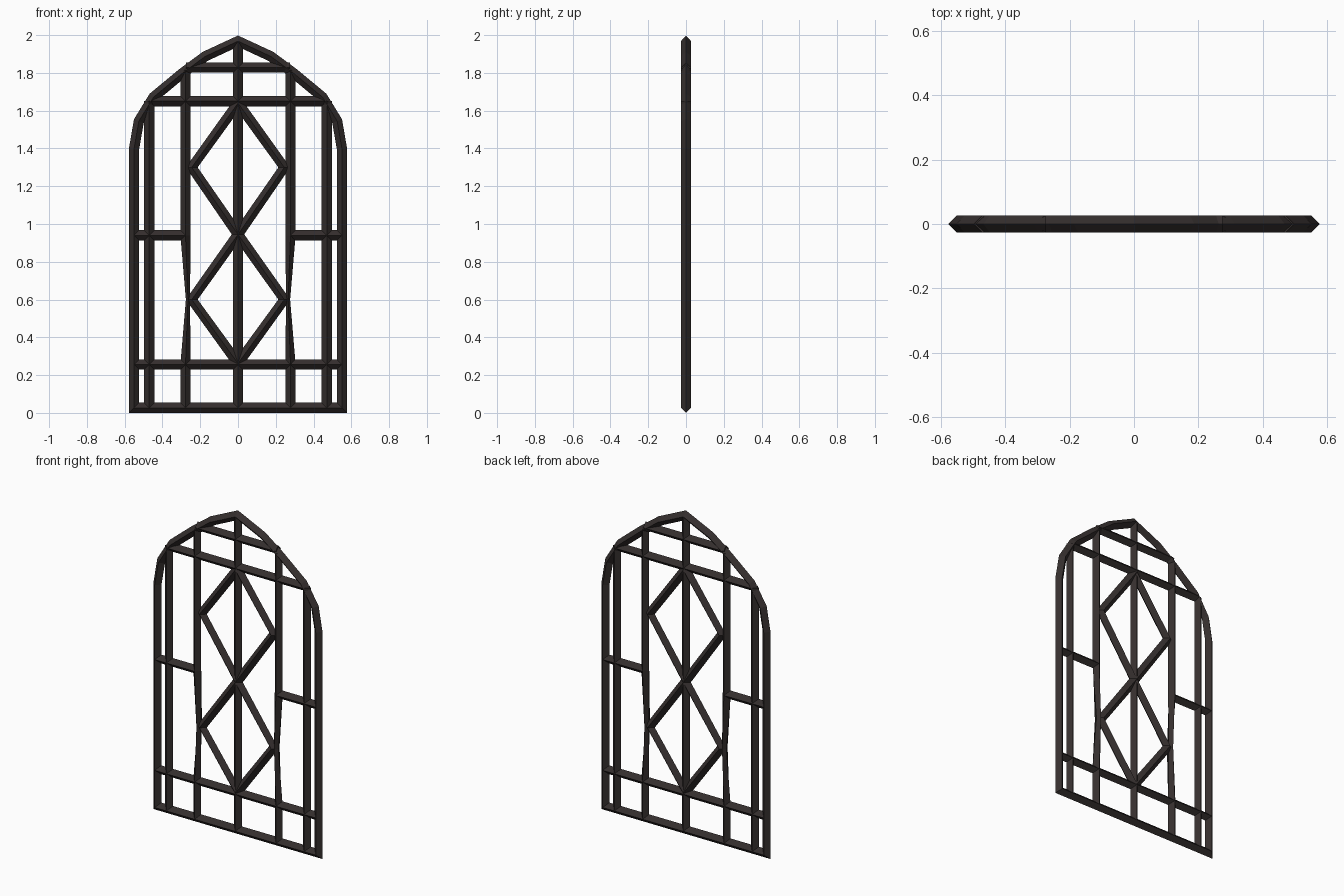
import bpy
import bmesh
from mathutils import Vector

cube = bpy.data.objects.get("Cube")
if cube:
    bpy.data.objects.remove(cube, do_unlink=True)

iron = bpy.data.materials.new("dark_iron")
iron.use_nodes = True
colour = (0.035, 0.028, 0.027, 1)
iron.diffuse_color = colour
iron.node_tree.nodes["Principled BSDF"].inputs["Base Color"].default_value = colour

R = 0.027  # half width of every bar


def bar(name, points, closed=False, widths=None):
    """Sweep a diamond section along a path in the xz plane, with mitred corners."""
    pts = [Vector(p) for p in points]
    n = len(pts)
    widths = widths or [R] * n
    bm = bmesh.new()
    rings = []
    for i, p in enumerate(pts):
        before = pts[i - 1] if closed or i else None
        after = pts[(i + 1) % n] if closed or i < n - 1 else None
        a = (p - before).normalized() if before else (after - p).normalized()
        b = (after - p).normalized() if after else a
        side = Vector((-a.y - b.y, a.x + b.x)).normalized()
        side *= widths[i] / side.dot(Vector((-a.y, a.x)))
        section = [(p.x + side.x, 0, p.y + side.y), (p.x, R, p.y),
                   (p.x - side.x, 0, p.y - side.y), (p.x, -R, p.y)]
        rings.append([bm.verts.new(v) for v in section])
    for i in range(n if closed else n - 1):
        r, s = rings[i], rings[(i + 1) % n]
        for k in range(4):
            m = (k + 1) % 4
            bm.faces.new((r[k], r[m], s[m], s[k]))
    if not closed:
        bm.faces.new(rings[0])
        bm.faces.new(rings[-1])
    bmesh.ops.recalc_face_normals(bm, faces=bm.faces)
    mesh = bpy.data.meshes.new(name)
    bm.to_mesh(mesh)
    bm.free()
    mesh.materials.append(iron)
    obj = bpy.data.objects.new(name, mesh)
    bpy.context.collection.objects.link(obj)
    return obj


# Pointed arch frame
half = [(0.55, R), (0.55, 1.4), (0.525, 1.545), (0.447, 1.672),
        (0.295, 1.798), (0.173, 1.888), (0, 1.968)]
bar("arch_frame", half + [(-x, z) for x, z in half[-2::-1]], closed=True)

# Bars across the whole window
bar("centre_mullion", [(0, R), (0, 1.968)])
bar("lower_rail", [(-0.55, 0.256), (0.55, 0.256)])
bar("upper_rail", [(-0.46, 1.65), (0.46, 1.65)])
bar("top_rail", [(-0.275, 1.828), (0.275, 1.828)])

# Bars repeated on both sides
for side, s in (("left", 1), ("right", -1)):
    bar(f"{side}_outer_mullion", [(s * 0.47, R), (s * 0.47, 1.65)])
    bar(f"{side}_middle_rail", [(s * 0.55, 0.94), (s * 0.278, 0.94)])
    bar(f"{side}_inner_mullion",
        [(s * x, z) for x, z in ((0.278, R), (0.278, 0.256), (0.265, 0.6),
                                 (0.278, 0.94), (0.278, 1.815))],
        widths=[R, R, 0.011, R, R])
    bar(f"{side}_diamond_lattice",
        [(s * x, z) for x, z in ((0, 1.64), (0.245, 1.3), (0, 0.945),
                                 (0.245, 0.6), (0, 0.262))],
        widths=[R, R * 0.95, R, R * 0.95, R])
